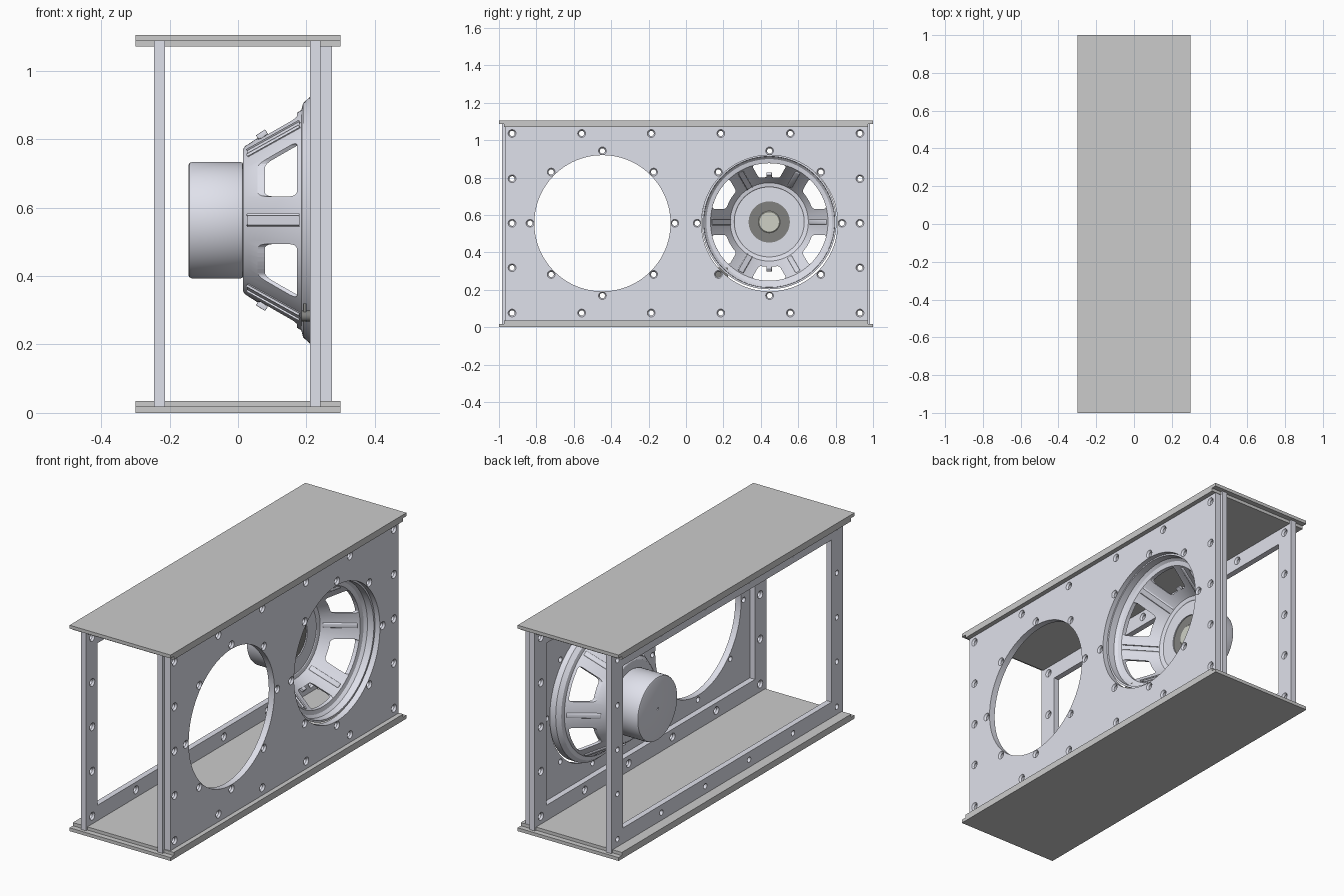
import bpy, bmesh, math
from mathutils import Matrix, Vector

if "Cube" in bpy.data.objects:
    bpy.data.objects.remove(bpy.data.objects["Cube"])

CZ = 0.556                       # mid height of the box
DRIVER = Vector((0, 0.445, 0.563))


def material(name, rgb):
    m = bpy.data.materials.new(name)
    m.diffuse_color = (*rgb, 1)
    m.use_nodes = True
    m.node_tree.nodes["Principled BSDF"].inputs["Base Color"].default_value = m.diffuse_color
    return m


BOARD = material("board_grey", (0.62, 0.62, 0.61))
PAINT = material("pale_metal", (0.74, 0.75, 0.83))
DARK = material("dark_gap", (0.22, 0.22, 0.21))
POLE = material("pole_metal", (0.62, 0.63, 0.56))


def finish(name, bm, mat=None, smooth=False):
    bmesh.ops.remove_doubles(bm, verts=bm.verts, dist=1e-6)
    bmesh.ops.recalc_face_normals(bm, faces=bm.faces)
    me = bpy.data.meshes.new(name)
    bm.to_mesh(me)
    bm.free()
    ob = bpy.data.objects.new(name, me)
    bpy.context.collection.objects.link(ob)
    if mat:
        me.materials.append(mat)
    if smooth:
        shade(ob)
    return ob


def shade(ob):
    bpy.ops.object.select_all(action='DESELECT')
    ob.select_set(True)
    bpy.context.view_layer.objects.active = ob
    bpy.ops.object.shade_smooth_by_angle(angle=math.radians(30))


def add_box(bm, lo, hi, bevel=0, matrix=Matrix()):
    lo, hi = Vector(lo), Vector(hi)
    vs = bmesh.ops.create_cube(bm, size=1)["verts"]
    for v in vs:
        v.co = Vector([(lo[i] + hi[i]) / 2 + v.co[i] * (hi[i] - lo[i]) for i in range(3)])
        v.co = matrix @ v.co
    if bevel:
        edges = {e for v in vs for e in v.link_edges}
        bmesh.ops.bevel(bm, geom=list(edges), offset=bevel, segments=3, profile=0.5, affect='EDGES')


def add_lathe(bm, profile, centre, n=96):
    """Spin a closed (x, radius) profile about an x-parallel axis."""
    rings = []
    for i in range(n):
        a = 2 * math.pi * i / n
        rings.append([bm.verts.new((centre[0] + x, centre[1] + r * math.cos(a), centre[2] + r * math.sin(a)))
                      for x, r in profile])
    for i in range(n):
        p, q = rings[i], rings[(i + 1) % n]
        for j in range(len(profile)):
            k = (j + 1) % len(profile)
            if profile[j][1] == 0 and profile[k][1] == 0:
                continue
            if profile[j][1] == 0:
                bm.faces.new((p[j], p[k], q[k]))
                bm.verts.ensure_lookup_table()
            elif profile[k][1] == 0:
                bm.faces.new((p[j], p[k], q[j]))
            else:
                bm.faces.new((p[j], p[k], q[k], q[j]))


def lathe(name, profile, mat=None, n=96):
    bm = bmesh.new()
    add_lathe(bm, profile, DRIVER, n)
    loose = [v for v in bm.verts if not v.link_faces]
    bmesh.ops.delete(bm, geom=loose, context='VERTS')
    return finish(name, bm, mat, True)


def cut(ob, bm):
    cutter = finish("cutter", bm)
    cutter.hide_render = True
    mod = ob.modifiers.new("cut", 'BOOLEAN')
    mod.operation, mod.solver, mod.object = 'DIFFERENCE', 'EXACT', cutter
    bpy.ops.object.select_all(action='DESELECT')
    ob.select_set(True)
    bpy.context.view_layer.objects.active = ob
    bpy.ops.object.modifier_apply(modifier=mod.name)
    bpy.data.objects.remove(cutter)
    shade(ob)


def screw_hole(bm, y, z, x0, x1, side):
    """Through hole with a countersink on the +x or -x face."""
    r, big, e = 0.014, 0.021, 0.01
    if side > 0:
        p = [(x0 - e, 0), (x0 - e, r), (x1 - 0.01, r), (x1, big), (x1 + e, big), (x1 + e, 0)]
    else:
        p = [(x0 - e, 0), (x0 - e, big), (x0, big), (x0 + 0.01, r), (x1 + e, r), (x1 + e, 0)]
    add_lathe(bm, p, (0, y, z), 24)


EDGE_HOLES = [(-0.93 + 0.372 * i, z) for i in range(6) for z in (CZ - 0.48, CZ + 0.48)]
EDGE_HOLES += [(s * 0.93, CZ + d) for s in (-1, 1) for d in (-0.238, 0, 0.238)]

# Top and bottom boards, each of two layers
for name, z_out, z_in, z_mid in (("bottom", 0, 0.035, 0.018), ("top", 1.105, 1.07, 1.087)):
    for layer, za, zb, hy in (("outer", z_out, z_mid, 1.0), ("inner", z_mid, z_in, 0.972)):
        bm = bmesh.new()
        add_box(bm, (-0.3, -hy, min(za, zb)), (0.3, hy, max(za, zb)))
        finish(f"{name}_board_{layer}", bm, BOARD)

# Open frames behind the baffle and at the back
for name, x0, x1, side in (("front_frame", 0.21, 0.241, -1), ("back_frame", -0.245, -0.214, 1)):
    bm = bmesh.new()
    add_box(bm, (x0, -0.983, 0.018), (x1, 0.983, 1.088))
    frame = finish(name, bm, PAINT)
    bm = bmesh.new()
    add_box(bm, (x0 - 0.02, -0.885, 0.118), (x1 + 0.02, 0.885, 0.988))
    for y, z in EDGE_HOLES:
        screw_hole(bm, y, z, x0, x1, side)
    cut(frame, bm)

# Baffle with two driver openings and their bolt circles
bm = bmesh.new()
add_box(bm, (0.241, -0.967, 0.035), (0.275, 0.97, 1.07))
baffle = finish("baffle", bm, PAINT)
bm = bmesh.new()
for y, z in EDGE_HOLES:
    screw_hole(bm, y, z, 0.241, 0.275, 1)
for cy in (-0.447, 0.447):
    add_lathe(bm, [(0.2, 0), (0.2, 0.364), (0.3, 0.364), (0.3, 0)], (0, cy, CZ), 96)
    for i in range(8):
        a = math.pi / 4 * i
        screw_hole(bm, cy + 0.387 * math.cos(a), CZ + 0.387 * math.sin(a), 0.241, 0.275, 1)
cut(baffle, bm)

# Driver basket: spun shell with six windows cut between the spokes
basket = lathe("driver_basket", [
    (0.015, 0.11), (0.015, 0.208), (0.02, 0.216), (0.185, 0.322), (0.19, 0.342), (0.21, 0.36),
    (0.25, 0.36), (0.25, 0.35), (0.213, 0.349), (0.199, 0.336), (0.194, 0.314), (0.03, 0.209),
    (0.026, 0.19), (0.023, 0.187), (0.023, 0.11)], PAINT)
bm = bmesh.new()
for i in range(6):
    mid = math.radians(30 + 60 * i)
    outline = []
    for r, s in ((0.24, 1), (0.314, -1)):
        half = math.radians(30) - math.asin(0.07 / r)
        outline += [(r, mid + s * half * (j / 4 - 1)) for j in range(9)]
    vs = [bm.verts.new((0.03, DRIVER.y + r * math.cos(a), DRIVER.z + r * math.sin(a))) for r, a in outline]
    face = bm.faces.new(vs)
    ext = bmesh.ops.extrude_face_region(bm, geom=[face])["geom"]
    top = [g for g in ext if isinstance(g, bmesh.types.BMVert)]
    bmesh.ops.translate(bm, verts=top, vec=(0.19, 0, 0))
    corners = [vs[k] for k in (0, 8, 9, 17)]
    edges = [e for v in corners for e in v.link_edges if abs(e.verts[0].co.x - e.verts[1].co.x) > 0.1]
    bmesh.ops.bevel(bm, geom=edges, offset=0.017, segments=4, profile=0.5, affect='EDGES', clamp_overlap=True)
cut(basket, bm)

# Raised rib along each spoke, and clips on the shell
slope = math.atan2(0.106, 0.165)
ribs, clips = bmesh.new(), bmesh.new()
for i in range(6):
    spin = Matrix.Translation(DRIVER) @ Matrix.Rotation(math.radians(60 * i), 4, 'X')
    rib = spin @ Matrix.Translation((0.108, 0.268, 0)) @ Matrix.Rotation(slope, 4, 'Z')
    add_box(ribs, (-0.085, -0.013, -0.014), (0.085, 0.009, 0.014), 0.006, rib)
for a in (90, 270):
    m = (Matrix.Translation(DRIVER) @ Matrix.Rotation(math.radians(a), 4, 'X')
         @ Matrix.Translation((0.07, 0.25, 0)) @ Matrix.Rotation(slope, 4, 'Z'))
    add_box(clips, (-0.016, -0.008, -0.014), (0.016, 0.008, 0.014), 0.002, m)
finish("spoke_ribs", ribs, PAINT, True)
finish("basket_clips", clips, PAINT, True)

# Magnet can with rounded edges, gap ring and pole piece
lathe("magnet", [(-0.13, 0), (-0.13, 0.006), (-0.145, 0.006), (-0.145, 0.16), (-0.142, 0.167), (-0.135, 0.17),
                 (0.008, 0.17), (0.013, 0.168), (0.015, 0.163), (0.015, 0.11), (0.005, 0.11), (0.005, 0)], PAINT)
lathe("magnet_gap_ring", [(0.004, 0.058), (0.004, 0.112), (0.017, 0.112), (0.017, 0.058)], DARK)
lathe("pole_piece", [(0.004, 0), (0.004, 0.058), (0.018, 0.058), (0.021, 0.054), (0.021, 0)], POLE, 48)

# Wire terminal beside the basket rim
bm = bmesh.new()
add_lathe(bm, [(0.185, 0), (0.185, 0.016), (0.215, 0.016), (0.215, 0)], (0, 0.175, 0.283), 24)
add_box(bm, (0.19, 0.165, 0.265), (0.2, 0.225, 0.32), 0.002)
finish("wire_terminal", bm, DARK, True)
